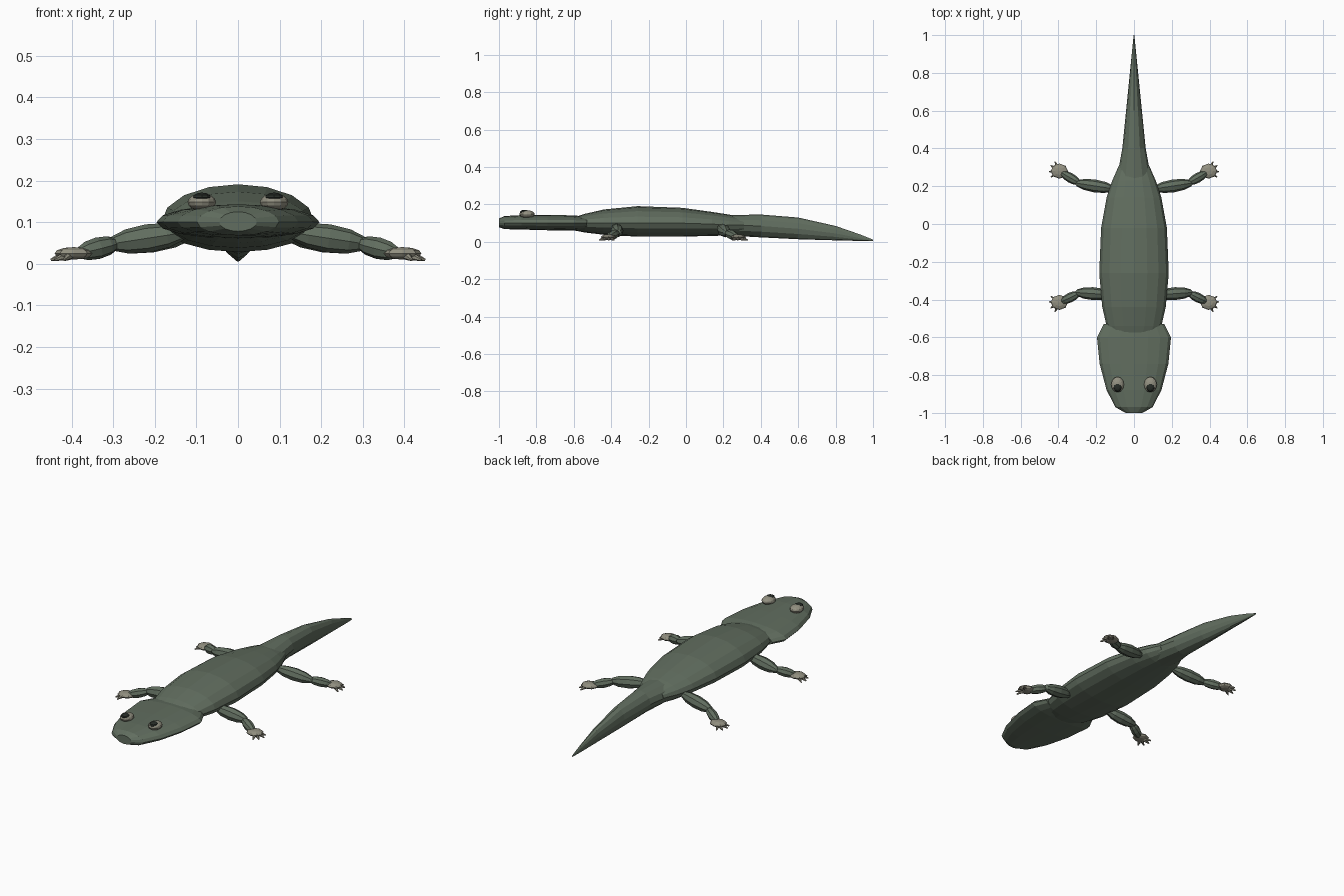
import bpy, bmesh, math
from mathutils import Vector, Matrix

if "Cube" in bpy.data.objects:
    bpy.data.objects.remove(bpy.data.objects["Cube"])


def material(name, rgb):
    m = bpy.data.materials.new(name)
    m.diffuse_color = (*rgb, 1)
    m.use_nodes = True
    m.node_tree.nodes["Principled BSDF"].inputs["Base Color"].default_value = m.diffuse_color
    return m


SKIN = material("skin", (0.12, 0.155, 0.115))
PALE = material("pale_skin", (0.29, 0.28, 0.22))
DARK = material("pupil", (0.02, 0.025, 0.02))


def finish(bm, name, mat):
    bmesh.ops.recalc_face_normals(bm, faces=bm.faces)
    me = bpy.data.meshes.new(name)
    bm.to_mesh(me)
    bm.free()
    me.materials.append(mat)
    ob = bpy.data.objects.new(name, me)
    bpy.context.collection.objects.link(ob)
    return ob


def loft(name, stations, mat, sides=16):
    """Elliptical rings along y; each station is y, half width, bottom z, middle z, top z."""
    bm = bmesh.new()
    rings = []
    for y, w, lo, mid, hi in stations:
        ring = []
        for i in range(sides):
            a = 2 * math.pi * i / sides
            s = math.sin(a)
            ring.append(bm.verts.new((w * math.cos(a), y, mid + s * (hi - mid if s > 0 else mid - lo))))
        rings.append(ring)
    for a, b in zip(rings, rings[1:]):
        for i in range(sides):
            j = (i + 1) % sides
            bm.faces.new((a[i], a[j], b[j], b[i]))
    bm.faces.new(rings[0])
    bm.faces.new(rings[-1])
    return finish(bm, name, mat)


def ellipsoid(name, centre, radii, mat, rot=None, u=10, v=6):
    bm = bmesh.new()
    m = Matrix.Translation(centre) @ (rot or Matrix()) @ Matrix.Diagonal((*radii, 1))
    bmesh.ops.create_uvsphere(bm, u_segments=u, v_segments=v, radius=1, matrix=m)
    return finish(bm, name, mat)


def limb(name, a, b, r, mat):
    """Ellipsoid stretched between two joints."""
    a, b = Vector(a), Vector(b)
    rot = (b - a).to_track_quat('Z', 'Y').to_matrix().to_4x4()
    return ellipsoid(name, (a + b) / 2, (r, r, (b - a).length / 2), mat, rot, 8, 6)


def toe(name, a, b, r, mat):
    a, b = Vector(a), Vector(b)
    bm = bmesh.new()
    m = Matrix.Translation((a + b) / 2) @ (b - a).to_track_quat('Z', 'Y').to_matrix().to_4x4()
    bmesh.ops.create_cone(bm, cap_ends=True, segments=6, radius1=r, radius2=0.003,
                          depth=(b - a).length, matrix=m)
    return finish(bm, name, mat)


# Trunk, head and tail
loft("body", [(-0.62, 0.10, 0.065, 0.10, 0.125), (-0.54, 0.145, 0.05, 0.10, 0.150),
              (-0.44, 0.168, 0.038, 0.10, 0.173), (-0.26, 0.184, 0.028, 0.10, 0.191),
              (-0.02, 0.174, 0.028, 0.10, 0.182), (0.14, 0.145, 0.032, 0.095, 0.160),
              (0.23, 0.115, 0.034, 0.09, 0.146), (0.31, 0.08, 0.04, 0.09, 0.128)], SKIN)
loft("head", [(-1.0, 0.045, 0.078, 0.10, 0.125), (-0.97, 0.098, 0.068, 0.10, 0.138),
              (-0.88, 0.145, 0.066, 0.10, 0.143), (-0.74, 0.182, 0.062, 0.10, 0.143),
              (-0.60, 0.196, 0.060, 0.10, 0.142), (-0.53, 0.160, 0.065, 0.10, 0.134)], SKIN)
loft("tail", [(0.22, 0.095, 0.034, 0.09, 0.143), (0.40, 0.062, 0.024, 0.085, 0.146),
              (0.60, 0.042, 0.014, 0.07, 0.130), (0.80, 0.022, 0.008, 0.045, 0.085),
              (0.93, 0.009, 0.005, 0.02, 0.040), (1.0, 0.002, 0.005, 0.008, 0.012)], SKIN, 12)

for side, sx in (("left", -1), ("right", 1)):
    # Eyes and nostrils
    ellipsoid(f"{side}_eye", (sx * 0.087, -0.85, 0.148), (0.034, 0.041, 0.021), PALE, None, 12, 8)
    ellipsoid(f"{side}_pupil", (sx * 0.087, -0.862, 0.159), (0.023, 0.027, 0.012), DARK)
    # Legs: shoulder, knee, ankle, foot centre
    for end, d, hip, knee, ankle, foot in (
            ("front", -1, (0.12, -0.375, 0.076), (0.315, -0.362, 0.046), (0.39, -0.415, 0.024), (0.395, -0.415)),
            ("back", 1, (0.10, 0.185, 0.076), (0.315, 0.218, 0.046), (0.39, 0.275, 0.024), (0.395, 0.280))):
        hip, knee, ankle = (Vector((sx * p[0], p[1], p[2])) for p in (hip, knee, ankle))
        n = f"{side}_{end}"
        limb(n + "_upper_leg", hip, knee, 0.034, SKIN)
        limb(n + "_lower_leg", knee.lerp(hip, 0.15), ankle, 0.026, SKIN)
        fx, fy = sx * foot[0], foot[1]
        ellipsoid(n + "_foot", (fx, fy, 0.025), (0.046, 0.040, 0.015), PALE, None, 8, 6)
        for k, deg in enumerate((-50, -18, 18, 50)):
            a = math.radians(deg + d * 15)
            c, s = sx * math.cos(a), math.sin(a)
            toe(f"{n}_toe_{k + 1}", (fx + c * 0.02, fy + s * 0.02, 0.021),
                (fx + c * 0.055, fy + s * 0.055, 0.009), 0.012, PALE)
